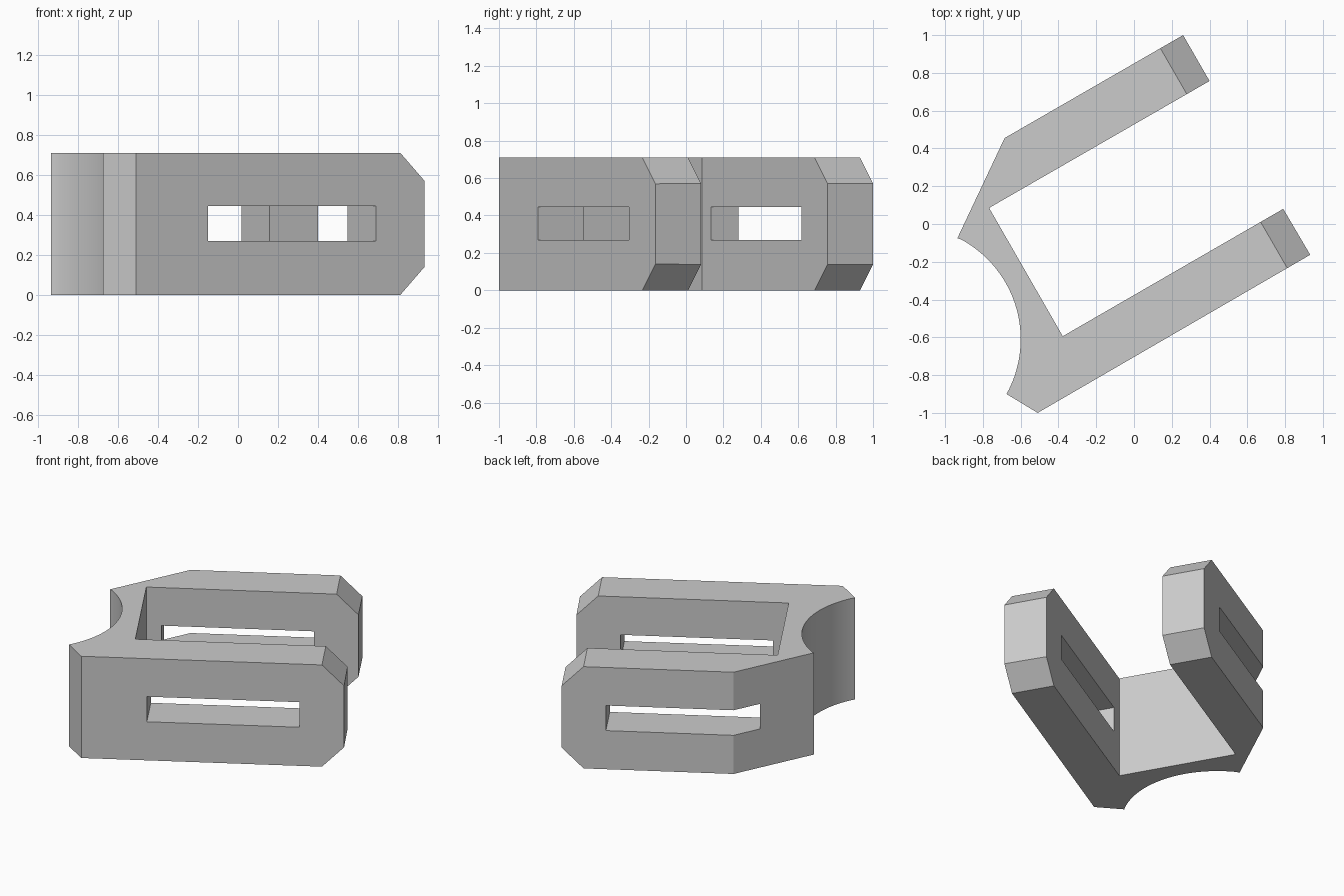
import bpy
import bmesh
from math import atan2, cos, sin, radians
from mathutils import Vector, Matrix

cube = bpy.data.objects.get("Cube")
if cube:
    bpy.data.objects.remove(cube, do_unlink=True)

HEIGHT = 0.71
CHAMFER = 0.14
TIP = 0.726                     # distance of both arm tips along the arm direction
ANGLE = radians(30)
arm_dir = Vector((cos(ANGLE), sin(ANGLE), 0))

grey = bpy.data.materials.new("plain grey")
grey.use_nodes = True
colour = (0.6, 0.6, 0.6, 1)
grey.diffuse_color = colour
grey.node_tree.nodes["Principled BSDF"].inputs["Base Color"].default_value = colour

# Plan outline: two parallel arms joined by a web
outline = [(-0.675, -0.90), (-0.51, -1.0), (0.933, -0.163), (0.79, 0.08),
           (-0.377, -0.594), (-0.767, 0.085), (0.40, 0.757), (0.26, 1.0),
           (-0.685, 0.455), (-0.935, -0.075)]

# Round hollow in the back of the web
centre, radius, steps = Vector((-1.2, -0.61)), 0.6, 40
first = Vector(outline[-1]) - centre
last = Vector(outline[0]) - centre
a0, a1 = atan2(first.y, first.x), atan2(last.y, last.x)
for i in range(1, steps):
    a = a0 + (a1 - a0) * i / steps
    outline.append((centre.x + radius * cos(a), centre.y + radius * sin(a)))

# Extrude the outline
bm = bmesh.new()
base = bm.faces.new([bm.verts.new((x, y, 0)) for x, y in outline])
side = bmesh.ops.extrude_face_region(bm, geom=[base])
top = [v for v in side["geom"] if isinstance(v, bmesh.types.BMVert)]
bmesh.ops.translate(bm, verts=top, vec=(0, 0, HEIGHT))

# Chamfer the upper and lower edges of both arm tips
for up, z in ((1, HEIGHT - CHAMFER), (-1, CHAMFER)):
    cut = bmesh.ops.bisect_plane(
        bm, geom=bm.verts[:] + bm.edges[:] + bm.faces[:],
        plane_co=arm_dir * TIP + Vector((0, 0, z)),
        plane_no=arm_dir + Vector((0, 0, up)), clear_outer=True)
    edges = [e for e in cut["geom_cut"] if isinstance(e, bmesh.types.BMEdge)]
    bmesh.ops.holes_fill(bm, edges=edges, sides=0)
bmesh.ops.recalc_face_normals(bm, faces=bm.faces)

mesh = bpy.data.meshes.new("bracket")
bm.to_mesh(mesh)
bm.free()
mesh.materials.append(grey)
bracket = bpy.data.objects.new("bracket", mesh)
bpy.context.collection.objects.link(bracket)

# One long cutter makes the matching slots in both arms
slot_start, slot_end = -0.525, 0.444
bpy.ops.mesh.primitive_cube_add(size=1)
cutter = bpy.context.object
cutter.name = "slot_cutter"
cutter.matrix_world = (
    Matrix.Translation(arm_dir * (slot_start + slot_end) / 2 + Vector((0, 0, 0.357)))
    @ Matrix.Rotation(ANGLE, 4, "Z")
    @ Matrix.Diagonal((slot_end - slot_start, 4, 0.175, 1)))
cutter.hide_render = True
cutter.data.materials.append(grey)
bpy.context.view_layer.update()

bpy.ops.object.select_all(action="DESELECT")
bracket.select_set(True)
bpy.context.view_layer.objects.active = bracket
slots = bracket.modifiers.new("slots", "BOOLEAN")
slots.operation = "DIFFERENCE"
slots.solver = "EXACT"
slots.object = cutter
bpy.ops.object.modifier_apply(modifier=slots.name)
bpy.data.objects.remove(cutter, do_unlink=True)

bpy.ops.object.shade_smooth_by_angle(angle=radians(20))
